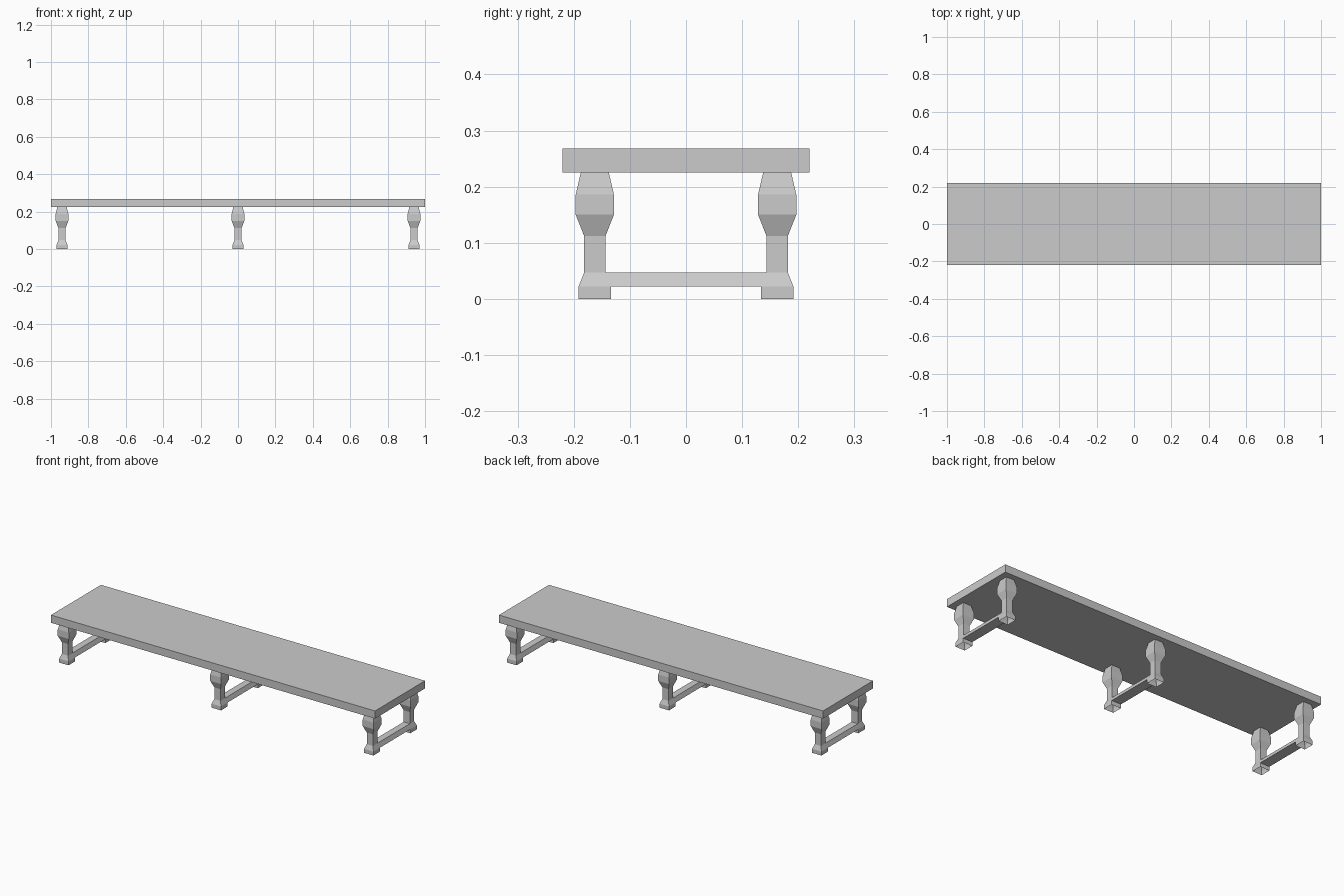
import bpy, bmesh

if "Cube" in bpy.data.objects:
    bpy.data.objects.remove(bpy.data.objects["Cube"])

LEG_Y = 0.1625
# leg profile: (half width, height) from floor to underside of the top
PROFILE = [(0.029, 0.0), (0.029, 0.022), (0.019, 0.047), (0.019, 0.112),
           (0.034, 0.15), (0.034, 0.186), (0.025, 0.225)]


def finish(name, bm):
    bmesh.ops.recalc_face_normals(bm, faces=bm.faces)
    mesh = bpy.data.meshes.new(name)
    bm.to_mesh(mesh)
    bm.free()
    obj = bpy.data.objects.new(name, mesh)
    bpy.context.collection.objects.link(obj)
    return obj


def loft(name, rings):
    """Join rings of four points into quads, open at both ends."""
    bm = bmesh.new()
    loops = [[bm.verts.new(p) for p in ring] for ring in rings]
    for a, b in zip(loops, loops[1:]):
        for i in range(4):
            j = (i + 1) % 4
            bm.faces.new((a[i], a[j], b[j], b[i]))
    return finish(name, bm)


# bench top
bm = bmesh.new()
bmesh.ops.create_cube(bm, size=1)
bmesh.ops.scale(bm, vec=(2, 0.441, 0.043), verts=bm.verts)
bmesh.ops.translate(bm, vec=(0, 0, 0.2465), verts=bm.verts)
finish("bench_top", bm)

for label, x in (("left", -0.941), ("middle", 0), ("right", 0.941)):
    # square turned-style legs, hollow underneath
    for side, y in (("front", -LEG_Y), ("back", LEG_Y)):
        loft(f"{label}_{side}_leg",
             [[(x - w, y - w, z), (x + w, y - w, z), (x + w, y + w, z), (x - w, y + w, z)]
              for w, z in PROFILE])

    # stretcher with sloping sides, continuing the taper of the feet
    (w0, z0), (w1, z1) = PROFILE[1:3]
    y0, y1 = LEG_Y - w0, LEG_Y - w1
    loft(f"{label}_stretcher",
         [[(x - w0, s * y0, z0), (x + w0, s * y0, z0), (x + w1, s * y1, z1), (x - w1, s * y1, z1)]
          for s in (-1, 1)])
